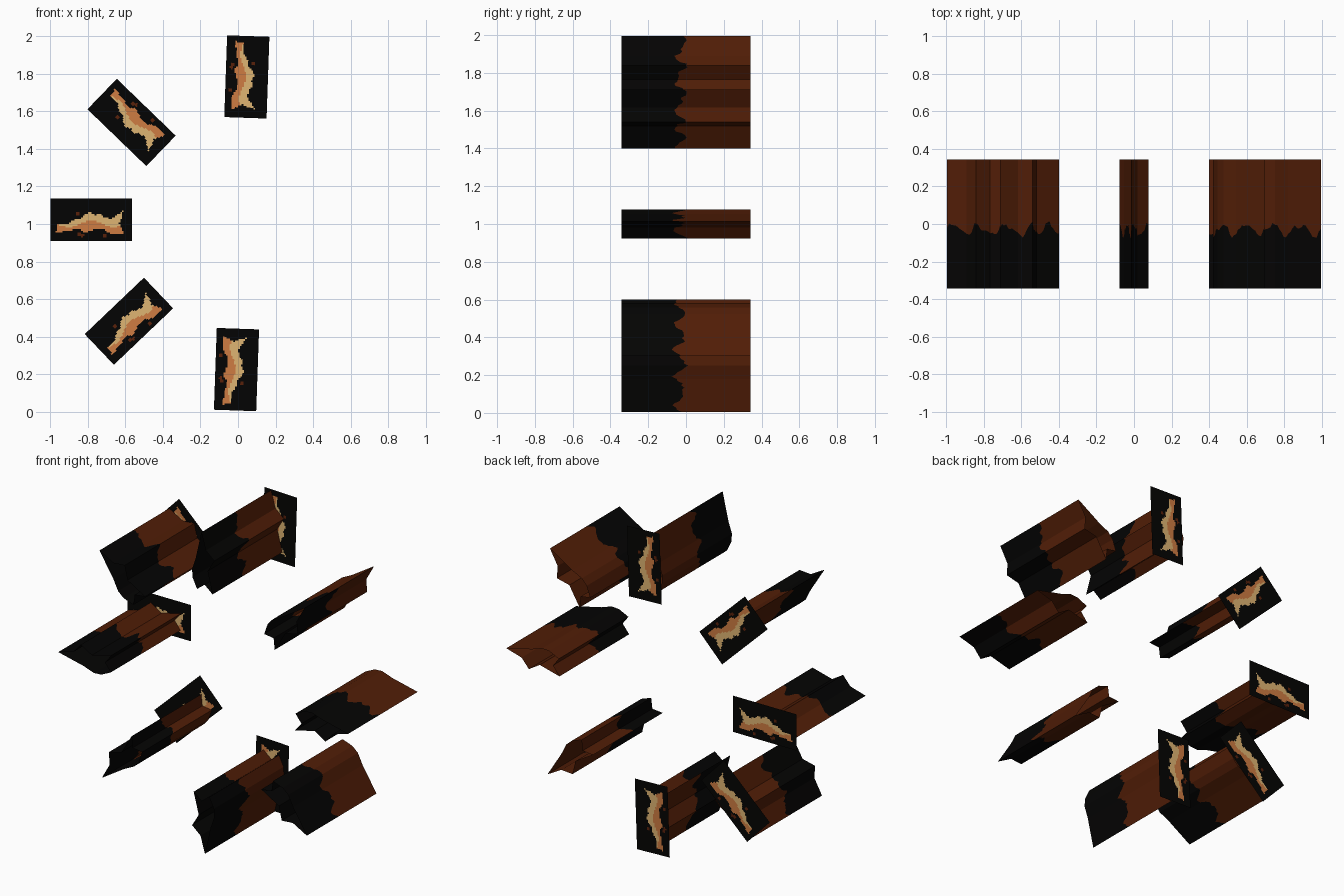
import bpy, bmesh, math, random
from mathutils import Vector

if "Cube" in bpy.data.objects:
    bpy.data.objects.remove(bpy.data.objects["Cube"])

random.seed(4)
HALF = 0.342         # half length of each bark piece along y
CENTRE = Vector((0.0, 1.0))


def material(name, rgb):
    m = bpy.data.materials.new(name)
    m.diffuse_color = (*rgb, 1)
    m.use_nodes = True
    m.node_tree.nodes["Principled BSDF"].inputs["Base Color"].default_value = m.diffuse_color
    return m


CHAR = material("charred_black", (0.0012, 0.0011, 0.001))
BARK = material("bark_brown", (0.082, 0.0125, 0.002))
ORANGE = material("ember_orange", (0.62, 0.20, 0.055))
PALE = material("pale_wood", (0.74, 0.46, 0.17))
RED = material("dark_red", (0.10, 0.015, 0.003))

# Cross-section of a bark piece: (outward distance, sideways offset)
SECTION = [(.995, -.012), (.89, .018), (.84, .076), (.765, .03),
           (.63, .065), (.675, .01), (.635, -.042), (.70, -.073),
           (.75, -.076), (.82, -.052)]

# Outline of the wood patch on an end plate: (lengthwise, sideways)
PATCH = [(.19, -.07), (.175, -.02), (.13, -.025), (.09, .0), (.06, .005),
         (.01, .046), (-.02, .025), (-.045, .033), (-.08, .01), (-.11, .008),
         (-.168, .046), (-.165, .01), (-.145, -.015), (-.175, -.075),
         (-.10, -.073), (-.06, -.045), (-.03, -.048), (.035, -.068),
         (.06, -.05), (.115, -.055)]
SPOTS = [(.05, -.083), (.06, -.075), (-.07, -.083), (.07, .03)]


def frame(degrees):
    """Outward direction and the direction to its right, in the xz plane."""
    a = math.radians(degrees)
    return (Vector((math.cos(a), math.sin(a))),
            Vector((math.sin(a), -math.cos(a))))


def finish(bm, name, mats):
    mesh = bpy.data.meshes.new(name)
    bm.to_mesh(mesh)
    bm.free()
    for m in mats:
        mesh.materials.append(m)
    ob = bpy.data.objects.new(name, mesh)
    bpy.context.collection.objects.link(ob)
    return ob


def inside(u, v, poly):
    hit = False
    for (a, b), (c, d) in zip(poly, poly[1:] + poly[:1]):
        if (b > v) != (d > v) and u < (c - a) * (v - b) / (d - b) + a:
            hit = not hit
    return hit


def bark_piece(name, degrees):
    """Open-ended bark tube, charred towards the front."""
    out, side = frame(degrees)
    # Split the section into narrow strips so the burn line can be ragged
    pts = []
    for p, q in zip(SECTION, SECTION[1:] + SECTION[:1]):
        p, q = Vector(p), Vector(q)
        n = max(1, round((q - p).length / 0.012))
        pts += [p.lerp(q, i / n) for i in range(n)]
    bm = bmesh.new()
    rings = []
    for i, p in enumerate(pts):
        c = CENTRE + out * p.x + side * p.y
        t = 2 * math.pi * i / len(pts)
        burn = (-.03 + .028 * math.sin(6 * t) + .012 * math.sin(11 * t + 1)
                + random.uniform(-.01, .01))
        rings.append([bm.verts.new((c.x, y, c.y)) for y in (-HALF, burn, HALF)])
    for a, b in zip(rings, rings[1:] + rings[:1]):
        for k in range(2):
            f = bm.faces.new((a[k], a[k + 1], b[k + 1], b[k]))
            f.material_index = k
    bmesh.ops.recalc_face_normals(bm, faces=bm.faces)
    return finish(bm, name, (CHAR, BARK))


def end_plate(name, centre, degrees, flip):
    """Thin charred plate with a two-tone wood patch made of small cells."""
    out, side = frame(degrees)
    nu, nv, length, width = 48, 25, .435, .225
    bm = bmesh.new()
    grid = []
    for i in range(nu + 1):
        row = []
        for j in range(nv + 1):
            c = (Vector(centre) + out * (i / nu - .5) * length
                 + side * (j / nv - .5) * width)
            row.append(bm.verts.new((c.x, HALF, c.y)))
        grid.append(row)
    for i in range(nu):
        for j in range(nv):
            f = bm.faces.new((grid[i][j], grid[i][j + 1],
                              grid[i + 1][j + 1], grid[i + 1][j]))
            u = ((i + .5) / nu - .5) * length
            v = ((j + .5) / nv - .5) * width * flip
            if inside(u, v, PATCH):
                f.material_index = 2 if v > -.022 + .016 * math.cos(26 * u) else 1
            elif any(math.hypot(u - a, v - b) < .010 for a, b in SPOTS):
                f.material_index = 3
    bmesh.ops.recalc_face_normals(bm, faces=bm.faces)
    return finish(bm, name, (CHAR, ORANGE, PALE, RED))


# Ring of eight bark pieces
for n in range(8):
    bark_piece(f"bark_piece_{n + 1}", 45 * n)

# End plates on the top, left and bottom pieces
PLATES = [("top", (.047, 1.782), 88, 1),
          ("upper_left", (-.566, 1.54), 136, -1),
          ("left", (-.78, 1.022), 180, 1),
          ("lower_left", (-.58, .483), 223.6, 1),
          ("bottom", (-.008, .226), 268, -1)]
for label, centre, angle, flip in PLATES:
    end_plate(f"end_plate_{label}", centre, angle, flip)
